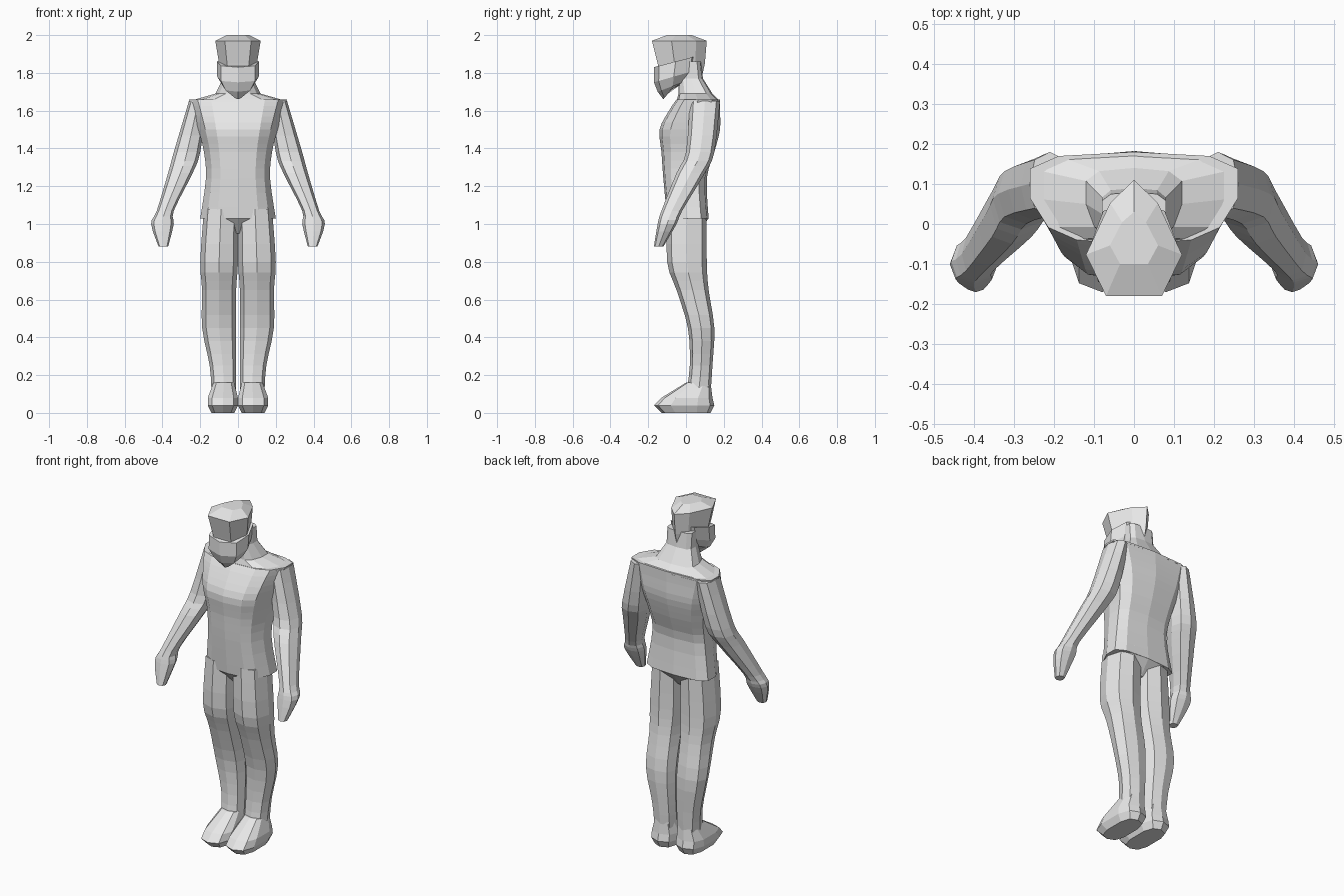
import bpy
import bmesh
from math import sin, cos, tau, copysign

cube = bpy.data.objects.get("Cube")
if cube:
    bpy.data.objects.remove(cube, do_unlink=True)

grey = bpy.data.materials.new("light_grey")
grey.use_nodes = True
colour = (.8, .8, .8, 1)
grey.diffuse_color = colour
grey.node_tree.nodes["Principled BSDF"].inputs["Base Color"].default_value = colour


def outline(sides, power, flare=0):
    """Boxy polygon within a unit square; flare widens the front and narrows the back."""
    def boxy(value):
        return copysign(abs(value) ** power, value)

    corners = []
    for i in range(sides):
        angle = tau * i / sides
        across, depth = boxy(sin(angle)), boxy(cos(angle))
        corners.append((across * (1 - flare * depth), depth))
    widest = max(across for across, depth in corners)
    front = min(depth for across, depth in corners)
    return [(.5 + across / widest / 2, (depth - front) / (1 - front))
            for across, depth in corners]


def spline(before, start, end, after, t):
    """Smooth value between start and end."""
    bend = 2 * before - 5 * start + 4 * end - after
    twist = 3 * (start - end) + after - before
    return start + t / 2 * (end - before + t * (bend + t * twist))


def fill_in(rows, steps):
    """Add smoothly blended sections between the given ones."""
    padded = [rows[0], *rows, rows[-1]]
    blended = []
    for group in zip(padded, padded[1:], padded[2:], padded[3:]):
        for step in range(steps):
            blended.append([spline(*values, step / steps) for values in zip(*group)])
    return blended + [rows[-1]]


def loft(name, plan, rows, steps=1, side=1, tilt=0):
    """Skin stacked sections, each given as height, inner, outer, front, back."""
    bm = bmesh.new()
    rings = []
    for height, inner, outer, front, back in fill_in(rows, steps):
        rings.append([bm.verts.new((side * (inner + (outer - inner) * across),
                                    front + (back - front) * depth,
                                    height + tilt * (depth - .5)))
                      for across, depth in plan])
    for low, high in zip(rings, rings[1:]):
        for i in range(len(plan)):
            bm.faces.new((low[i - 1], low[i], high[i], high[i - 1]))
    bm.faces.new(rings[0])
    bm.faces.new(rings[-1])
    bmesh.ops.recalc_face_normals(bm, faces=bm.faces)
    mesh = bpy.data.meshes.new(name)
    bm.to_mesh(mesh)
    bm.free()
    mesh.materials.append(grey)
    bpy.context.collection.objects.link(bpy.data.objects.new(name, mesh))


def centred(*rows):
    """Sections on the middle line, given as height, half width, front, back."""
    return [(height, -half, half, front, back) for height, half, front, back in rows]


torso_plan = outline(sides=12, power=.65, flare=-.15)
head_plan = outline(sides=7, power=1, flare=.5)
jaw_plan = outline(sides=8, power=.8, flare=.1)
limb_plan = outline(sides=8, power=.8)
foot_plan = outline(sides=10, power=.7)

# Torso, pelvis and neck
loft("torso", torso_plan, centred(
    (1.03, .2, -.1, .12),
    (1.24, .17, -.12, .11),
    (1.38, .18, -.13, .15),
    (1.5, .21, -.14, .18),
    (1.6, .24, -.09, .18),
    (1.66, .26, -.05, .18)), steps=3)
loft("pelvis", torso_plan, centred(
    (.95, .02, -.03, .06),
    (1.03, .15, -.1, .12)))
loft("neck", torso_plan, centred(
    (1.65, .26, -.05, .18),
    (1.69, .12, -.04, .14),
    (1.77, .08, -.04, .09),
    (1.86, .08, -.04, .08)))

# Head with a jutting brow, and the raised lower face
loft("head", head_plan, centred(
    (1.76, .08, -.13, .08),
    (1.85, .1, -.15, .1),
    (1.97, .12, -.18, .11),
    (2, .06, -.1, .03)))
loft("lower_face", jaw_plan, centred(
    (1.69, .02, -.12, -.07),
    (1.73, .08, -.15, .01),
    (1.78, .11, -.17, .04),
    (1.86, .11, -.17, .06)), tilt=.06)

# Limbs, the same on both sides
for label, side in (("left", 1), ("right", -1)):
    loft(label + "_leg", limb_plan, [
        (.1, .01, .14, 0, .13),
        (.25, .01, .15, .02, .14),
        (.45, .01, .19, .01, .15),
        (.65, .01, .19, -.05, .12),
        (.8, 0, .2, -.1, .11),
        (1.08, 0, .18, -.1, .11)], steps=3, side=side)
    loft(label + "_foot", foot_plan, [
        (0, .02, .14, -.13, .13),
        (.04, 0, .16, -.17, .15),
        (.08, 0, .16, -.13, .14),
        (.16, .02, .13, 0, .13)], side=side)
    loft(label + "_arm", limb_plan, [
        (.88, .37, .42, -.17, -.12),
        (1, .34, .46, -.15, -.05),
        (1.07, .34, .43, -.13, -.02),
        (1.27, .24, .37, -.05, .1),
        (1.38, .2, .34, 0, .15),
        (1.65, .16, .26, .02, .18)], steps=3, side=side)
